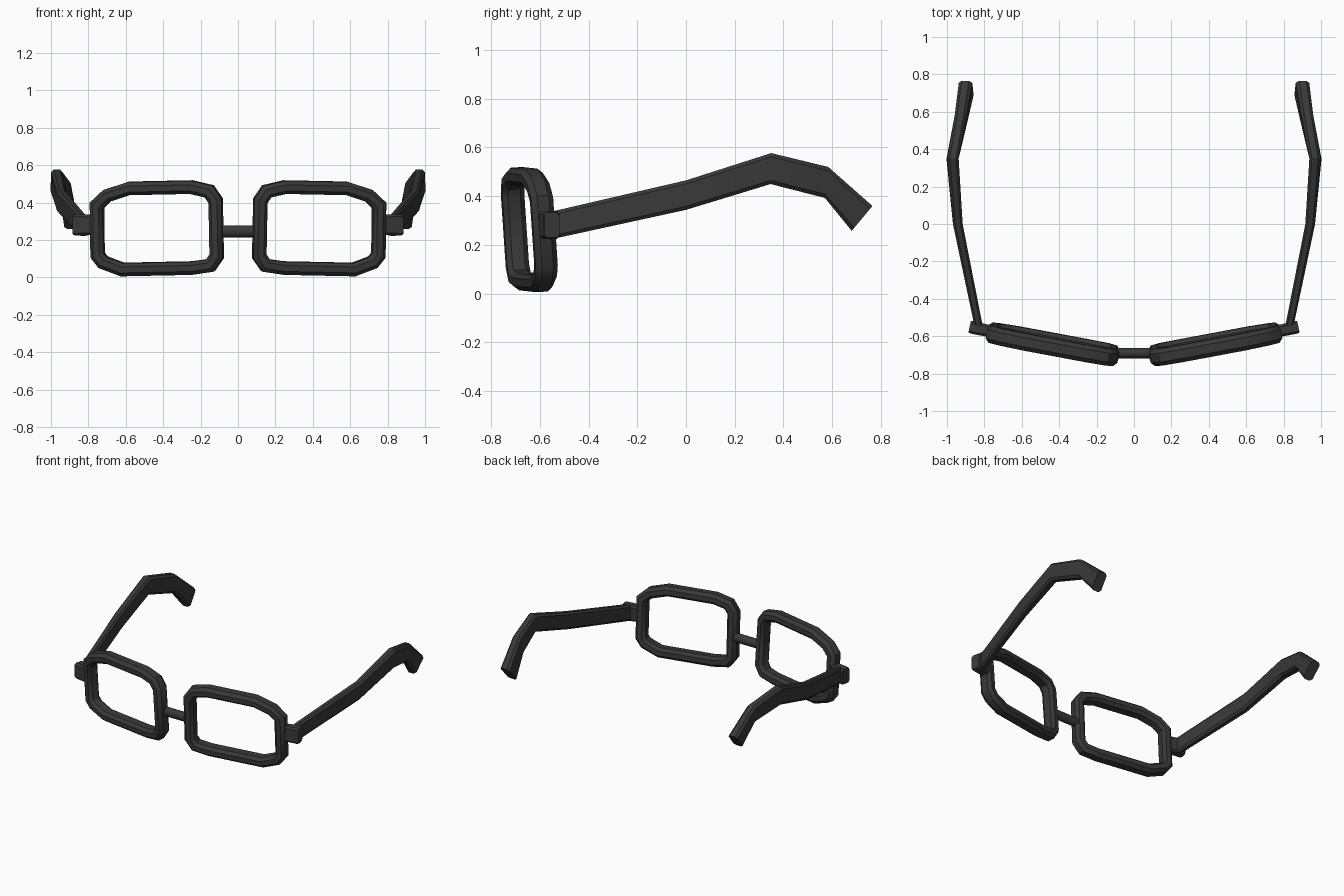
import bpy, bmesh
from math import radians, cos, sin, pi
from mathutils import Vector, Matrix

cube = bpy.data.objects.get("Cube")
if cube:
    bpy.data.objects.remove(cube)

# One dark plastic colour for everything
plastic = bpy.data.materials.new("charcoal plastic")
plastic.use_nodes = True
COLOUR = (0.04, 0.04, 0.04, 1)
plastic.diffuse_color = COLOUR
plastic.node_tree.nodes["Principled BSDF"].inputs["Base Color"].default_value = COLOUR


def loft(name, rings, loop=False, angle=35):
    """Skin a list of equal-sized rings; join the ends if loop, else cap them."""
    bm = bmesh.new()
    rows = [[bm.verts.new(p) for p in ring] for ring in rings]
    n = len(rows[0])
    for i in range(len(rows) if loop else len(rows) - 1):
        a, b = rows[i], rows[(i + 1) % len(rows)]
        for j in range(n):
            k = (j + 1) % n
            bm.faces.new((a[j], a[k], b[k], b[j]))
    if not loop:
        bm.faces.new(rows[0])
        bm.faces.new(rows[-1])
    bmesh.ops.recalc_face_normals(bm, faces=bm.faces)
    mesh = bpy.data.meshes.new(name)
    bm.to_mesh(mesh)
    bm.free()
    mesh.materials.append(plastic)
    obj = bpy.data.objects.new(name, mesh)
    bpy.context.collection.objects.link(obj)
    bpy.ops.object.select_all(action="DESELECT")
    obj.select_set(True)
    bpy.context.view_layer.objects.active = obj
    bpy.ops.object.shade_smooth_by_angle(angle=radians(angle))
    return obj


# Outer outline of a rim, anticlockwise in its own plane
RIM = [(-.358, .16), (-.31, .23), (-.195, .257), (.15, .25), (.285, .207), (.358, .14),
       (.358, -.155), (.315, -.21), (.195, -.255), (-.195, -.247), (-.31, -.23), (-.36, -.16)]
# Rim cross-section: inward distance from the outline, depth
SECTION = [(0, -.024), (.02, -.046), (.052, -.046), (.07, -.026),
           (.07, .026), (.052, .046), (.02, .046), (0, .024)]
RIM_PLACE = (Matrix.Translation((.435, -.643, .262))
             @ Matrix.Rotation(radians(10.5), 4, "Z") @ Matrix.Rotation(radians(4), 4, "X"))


def rim_rings():
    pts = [Vector(p) for p in RIM]
    rings = []
    for i, p in enumerate(pts):
        before = (p - pts[i - 1]).normalized()
        after = (pts[(i + 1) % len(pts)] - p).normalized()
        n1 = Vector((before.y, -before.x))
        n2 = Vector((after.y, -after.x))
        miter = (n1 + n2) / (1 + n1.dot(n2))
        rings.append([RIM_PLACE @ Vector((p.x + miter.x * d, w, p.y + miter.y * d))
                      for d, w in SECTION])
    return rings


# Temple arm stations: top (y, z), bottom (y, z), centre x at top and bottom
ARM = [((-.56, .335), (-.56, .222), .828, .828),
       ((0, .465), (0, .344), .942, .942),
       ((.35, .577), (.347, .45), .968, .972),
       ((.584, .52), (.57, .393), .928, .915),
       ((.765, .36), (.68, .258), .902, .892)]
ARM_HALF = [.022, .026, .031, .032, .036]
# Corner-cut rectangle: across, fraction along the height
ARM_SECTION = [(-1, .12), (-.55, 0), (.55, 0), (1, .12), (1, .88), (.55, 1), (-.55, 1), (-1, .88)]


def arm_rings():
    rings = []
    for (top, bottom, xt, xb), half in zip(ARM, ARM_HALF):
        t, b = Vector((xt, *top)), Vector((xb, *bottom))
        rings.append([b.lerp(t, f) + Vector((s * half, 0, 0)) for s, f in ARM_SECTION])
    return rings


# Hinge block: short chamfered block continuing the line of the rim
HINGE_PLACE = Matrix.Translation((.832, -.56, .281)) @ Matrix.Rotation(radians(12), 4, "Z")


def hinge_rings():
    outline = [(-.034, -.045), (-.022, -.057), (.022, -.057), (.034, -.045),
               (.034, .045), (.022, .057), (-.022, .057), (-.034, .045)]
    return [[HINGE_PLACE @ Vector((u, v * s, w * s)) for v, w in outline]
            for u, s in ((-.06, .95), (.036, 1), (.048, .9))]


for side, label in ((1, "left"), (-1, "right")):
    for part, rings in (("rim", rim_rings()), ("hinge", hinge_rings()),
                        ("temple_arm", arm_rings())):
        flipped = [[(p.x * side, p.y, p.z) for p in ring] for ring in rings]
        loft(f"{label}_{part}", flipped, loop=part == "rim",
             angle=40 if part == "rim" else 30)

# Bridge: round bar between the rims
loft("bridge", [[(x, -.69 + .028 * cos(a), .246 + .032 * sin(a))
                 for a in (2 * pi * k / 12 for k in range(12))] for x in (-.1, .1)], angle=40)
